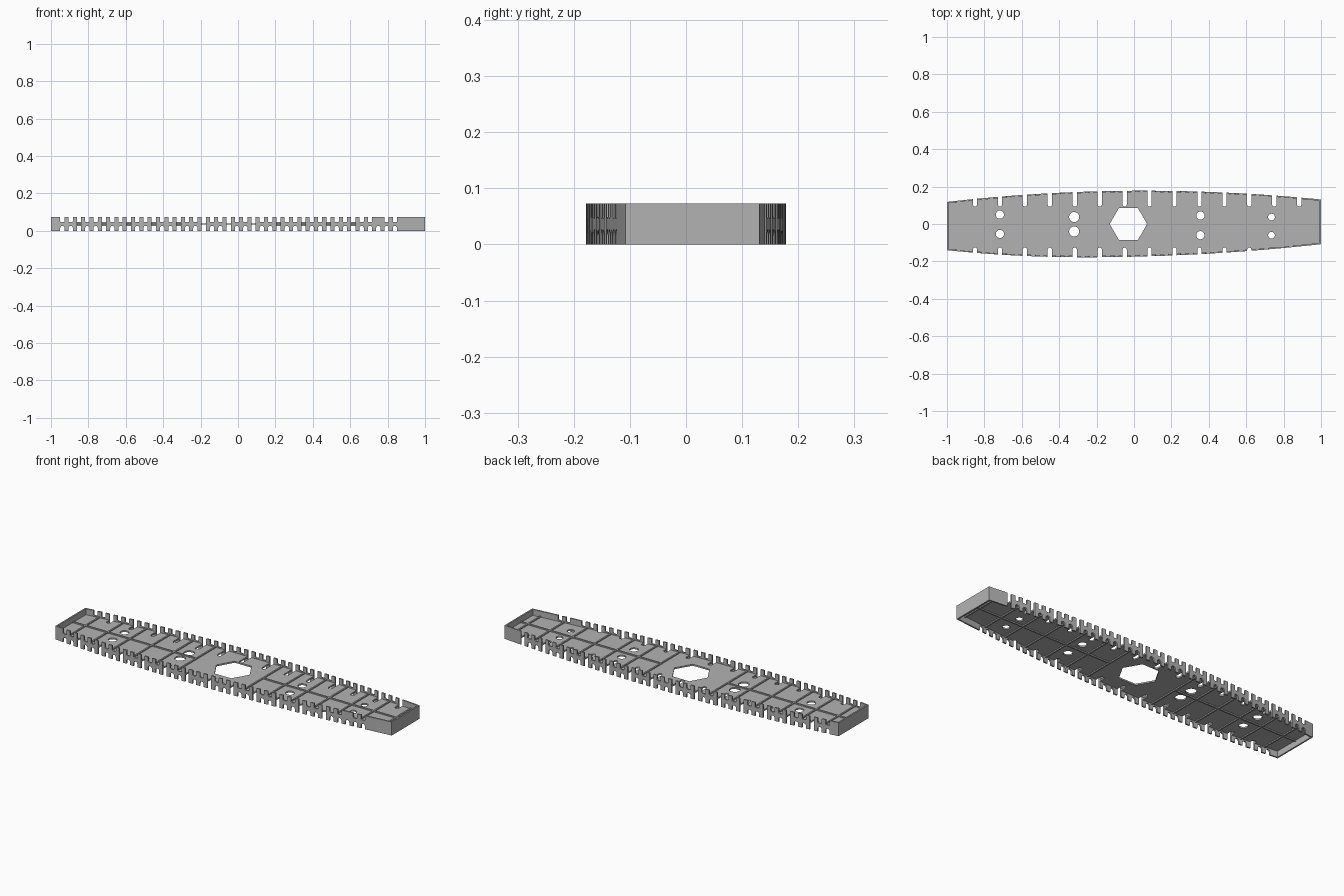
import bpy, bmesh, math
from mathutils import Vector

cube = bpy.data.objects.get("Cube")
if cube:
    bpy.data.objects.remove(cube)

HEIGHT, WALL = 0.073, 0.008
MID = HEIGHT / 2
PITCH = 0.4 / 9          # spacing of the wall notches
FIRST = -0.85            # first slot; every third notch is a slot
HALF = 0.0115            # half width of notches and slots

grey = bpy.data.materials.new("light grey")
grey.use_nodes = True
colour = (0.45, 0.45, 0.45, 1)
grey.diffuse_color = colour
grey.node_tree.nodes["Principled BSDF"].inputs["Base Color"].default_value = colour


def back(x):
    """Curved back edge of the outline."""
    return 0.178 - (0.06 * ((x - 0.05) / 1.05) ** 2 if x < 0.05 else 0.047 * ((x - 0.05) / 0.95) ** 2)


def front(x):
    """Curved front edge of the outline."""
    return -0.178 + (0.038 * ((x + 0.27) / 0.73) ** 2 if x < -0.27 else 0.07 * ((x + 0.27) / 1.27) ** 2)


def outline(inset=0, n=45):
    xs = [(1 - inset) * (2 * i / n - 1) for i in range(n + 1)]
    return [(x, front(x) + inset) for x in xs] + [(x, back(x) - inset) for x in reversed(xs)]


def prism(bm, points, direction):
    """Closed prism from a planar loop swept along a direction."""
    a = [bm.verts.new(p) for p in points]
    b = [bm.verts.new(Vector(p) + Vector(direction)) for p in points]
    bm.faces.new(a)
    bm.faces.new(b)
    for i in range(len(a)):
        j = (i + 1) % len(a)
        bm.faces.new((a[i], a[j], b[j], b[i]))


def box(bm, x0, x1, y0, y1, z0, z1):
    prism(bm, [(x0, y0, z0), (x1, y0, z0), (x1, y1, z0), (x0, y1, z0)], (0, 0, z1 - z0))


def arch(x, start, tip, round_by=HALF, n=8):
    """2D slot shape running from start to a rounded tip."""
    s = 1 if tip > start else -1
    pts = [(x + HALF, start)]
    for i in range(n + 1):
        t = math.pi * i / n
        pts.append((x + HALF * math.cos(t), tip - s * round_by * (1 - math.sin(t))))
    return pts + [(x - HALF, start)]


def make(name, bm):
    bmesh.ops.recalc_face_normals(bm, faces=bm.faces)
    mesh = bpy.data.meshes.new(name)
    bm.to_mesh(mesh)
    bm.free()
    mesh.materials.append(grey)
    ob = bpy.data.objects.new(name, mesh)
    bpy.context.collection.objects.link(ob)
    return ob


def cut(target, cutter):
    mod = target.modifiers.new("cut", 'BOOLEAN')
    mod.operation, mod.solver, mod.object = 'DIFFERENCE', 'EXACT', cutter
    mod.use_self = True
    bpy.context.view_layer.objects.active = target
    bpy.ops.object.modifier_apply(modifier=mod.name)
    bpy.data.objects.remove(cutter)


# Plate across the middle of the frame
bm = bmesh.new()
prism(bm, [(x, y, MID - 0.004) for x, y in outline(0.001)], (0, 0, 0.008))
plate = make("plate", bm)

# Thin wall around the outline
bm = bmesh.new()
rings = [[bm.verts.new((x, y, z)) for x, y in outline(i)]
         for i, z in ((0, 0), (0, HEIGHT), (WALL, HEIGHT), (WALL, 0))]
for k in range(4):
    a, b = rings[k], rings[(k + 1) % 4]
    for i in range(len(a)):
        j = (i + 1) % len(a)
        bm.faces.new((a[i], a[j], b[j], b[i]))
wall = make("wall", bm)

# Cutters for the notches and slots on both sides
wall_bm, plate_bm = bmesh.new(), bmesh.new()
for edge, side, last, tip in ((front, -1, 38, -0.126), (back, 1, 39, 0.093)):
    for k in range(-2, last + 1):
        x = FIRST + k * PITCH
        slot = k % 3 == 0
        closed = side == -1 and k == 36
        y = edge(x) - 0.025
        if slot:
            shape = [(px, py, -0.02) for px, py in arch(x, edge(x) + side * 0.03, tip)]
            prism(plate_bm, shape, (0, 0, HEIGHT + 0.04))
        if slot and not closed:
            box(wall_bm, x - HALF, x + HALF, y, y + 0.05, -0.02, HEIGHT + 0.02)
            continue
        prism(wall_bm, [(px, y, pz) for px, pz in arch(x, -0.02, 0.027)], (0, 0.05, 0))
        if not closed:
            prism(wall_bm, [(px, y, pz) for px, pz in arch(x, HEIGHT + 0.02, 0.046, 0.004)], (0, 0.05, 0))

# Hexagonal opening and round holes
holes = [(-0.03, 0, 0.1, 6)]
for x, y0, y1, r in ((-0.717, 0.05, -0.053, 0.022), (-0.32, 0.037, -0.04, 0.027),
                     (0.355, 0.045, -0.06, 0.022), (0.735, 0.037, -0.06, 0.018)):
    holes += [(x, y0, r, 24), (x, y1, r, 24)]
for x, y, r, n in holes:
    ring = [(x + r * math.cos(math.tau * i / n), y + r * math.sin(math.tau * i / n), -0.02) for i in range(n)]
    prism(plate_bm, ring, (0, 0, HEIGHT + 0.04))
cut(wall, make("wall_cutter", wall_bm))
cut(plate, make("plate_cutter", plate_bm))

# Low ribs on both faces of the plate, leaving the hexagon bay clear
bm = bmesh.new()
RIB, LOW, HIGH = 0.004, MID - 0.01, MID + 0.01
for i in range(15):
    x = FIRST + (3 * i - 1.5) * PITCH
    if i not in (6, 7):
        box(bm, x - RIB, x + RIB, front(x) + 0.003, back(x) - 0.003, LOW, HIGH)
for x0, x1 in ((-0.996, -0.25), (0.15, 0.996)):
    box(bm, x0, x1, -RIB, RIB, LOW, HIGH)
make("ribs", bm)
